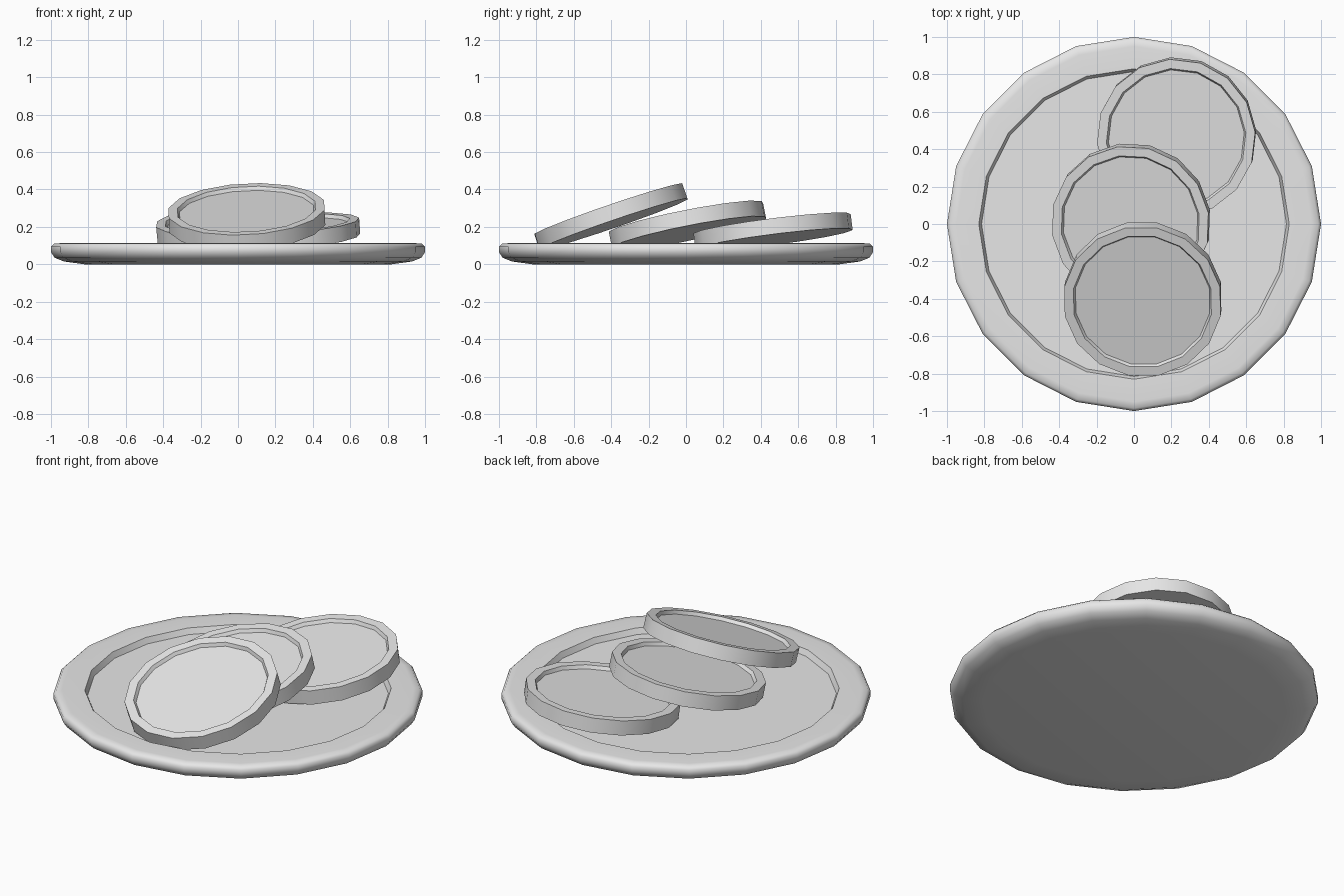
import bpy, bmesh, math
from math import radians

# Remove the default cube
cube = bpy.data.objects.get("Cube")
if cube:
    bpy.data.objects.remove(cube, do_unlink=True)

# Single plain grey material
GREY = (0.8, 0.8, 0.8, 1.0)
grey = bpy.data.materials.new("plain_grey")
grey.use_nodes = True
grey.diffuse_color = GREY
grey.node_tree.nodes["Principled BSDF"].inputs["Base Color"].default_value = GREY


def lathe(name, profile, sides, start, angle):
    """Closed low-poly turned shape from (radius, height) points, bottom to top."""
    bm = bmesh.new()
    rings = []
    for r, z in profile:
        ring = []
        for i in range(sides):
            a = start + math.tau * i / sides
            ring.append(bm.verts.new((r * math.cos(a), r * math.sin(a), z)))
        rings.append(ring)
    for low, high in zip(rings, rings[1:]):
        for i in range(sides):
            j = (i + 1) % sides
            bm.faces.new((low[i], low[j], high[j], high[i]))
    bm.faces.new(rings[0][::-1])
    bm.faces.new(rings[-1])
    mesh = bpy.data.meshes.new(name)
    bm.to_mesh(mesh)
    bm.free()
    mesh.materials.append(grey)
    obj = bpy.data.objects.new(name, mesh)
    bpy.context.collection.objects.link(obj)
    bpy.ops.object.select_all(action='DESELECT')
    obj.select_set(True)
    bpy.context.view_layer.objects.active = obj
    bpy.ops.object.shade_smooth_by_angle(angle=radians(angle))
    return obj


# Plate: rounded underside, flat rim, sunken floor
plate_profile = [(0.82, 0), (0.93, 0.015), (0.98, 0.035), (1, 0.065),
                 (1, 0.095), (0.985, 0.11), (0.95, 0.113),
                 (0.83, 0.113), (0.815, 0.08)]
lathe("plate", plate_profile, 20, 0, 50)

# Discs: raised edge around a shallow recess, origin at the top centre
disc_profile = [(0.425, -0.085), (0.425, 0), (0.375, 0), (0.365, -0.02)]
discs = {
    "front_disc": ((0.045, -0.415, 0.295), (18.9, -3, 0)),
    "middle_disc": ((-0.02, 0, 0.25), (11.4, -5, -3)),
    "back_disc": ((0.225, 0.46, 0.217), (7.6, -3, -7)),
}
for name, (place, turn) in discs.items():
    disc = lathe(name, disc_profile, 16, math.pi / 16, 30)
    disc.location = place
    disc.rotation_euler = [radians(t) for t in turn]
